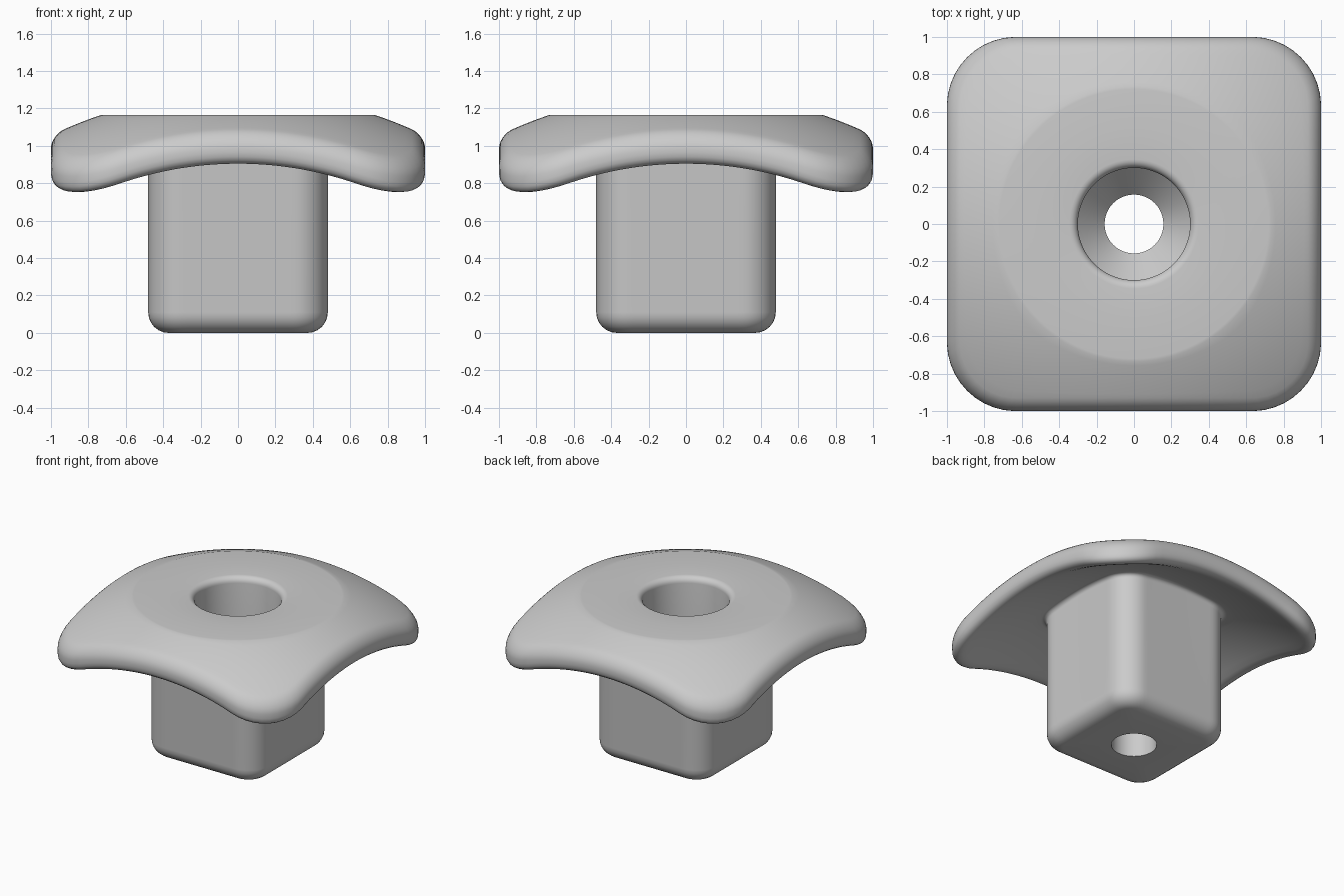
import bpy, bmesh
from math import sin, cos, pi, sqrt, radians

if "Cube" in bpy.data.objects:
    bpy.data.objects.remove(bpy.data.objects["Cube"])

N = 144      # points around
SEG = 6      # steps per fillet


def square(h, c):
    """Polar radius of a rounded square: half width h, corner radius c."""
    a = h - c

    def radius(t):
        y, x = sorted((abs(cos(t)), abs(sin(t))))
        if h * y / x <= a:
            return h / x
        s = a * (x + y)
        return s + sqrt(max(s * s - 2 * a * a + c * c, 0))
    return radius


def circle(r):
    return lambda t: r


def mix(f, g, k):
    return lambda t: f(t) * (1 - k) + g(t) * k


def top(r):
    return min(1.165, -1.016 + sqrt(2.3 ** 2 - r * r))


def under(r):
    return -1.0376 + sqrt(2.15 ** 2 - r * r)


def plate(d):
    return square(1 - d, 0.37 - d)


def stem(d):
    return square(0.48 - d, 0.18 - d)


def level(z):
    return lambda r: z


arc = [i * pi / 2 / SEG for i in range(SEG + 1)]
rings = []   # (radius function of angle, height function of radius)

# Hole lip, flat disc and domed top
lip = 0.045
for a in arc:
    rings.append((circle(0.30 + lip * (1 - cos(a))), level(1.165 - lip * (1 - sin(a)))))
for r in (0.5, 0.72, 0.735):
    rings.append((circle(r), top))
ft, fb = 0.07, 0.10
for i in range(1, 9):
    rings.append((mix(circle(0.735), plate(ft), i / 9), top))

# Rounded plate rim
for a in arc:
    rings.append((plate(ft * (1 - sin(a))), lambda r, a=a: top(r) - ft * (1 - cos(a))))
for a in reversed(arc):
    rings.append((plate(fb * (1 - sin(a))), lambda r, a=a: under(r) + fb * (1 - cos(a))))

# Hollow underside, then the fillet into the stem
fj = 0.04
for i in range(1, 9):
    rings.append((mix(plate(fb), stem(-fj), i / 9), under))
for a in arc:
    rings.append((stem(-fj * (1 - sin(a))), lambda r, a=a: under(r) - fj * (1 - cos(a))))

# Stem walls and rounded foot
fs = 0.11
for a in arc:
    rings.append((stem(fs * (1 - cos(a))), level(fs * (1 - sin(a)))))

# Stepped screw hole: narrow bore, cone seat, wide bore
for r, z in ((0.157, 0), (0.157, 0.35), (0.30, 0.5)):
    rings.append((circle(r), level(z)))

# Loft all rings into one closed solid
bm = bmesh.new()
loops = []
for rad, height in rings:
    loop = []
    for j in range(N):
        t = 2 * pi * j / N
        r = rad(t)
        loop.append(bm.verts.new((r * cos(t), r * sin(t), height(r))))
    loops.append(loop)
for i, a in enumerate(loops):
    b = loops[(i + 1) % len(loops)]
    for j in range(N):
        k = (j + 1) % N
        bm.faces.new((a[j], b[j], b[k], a[k]))
bmesh.ops.recalc_face_normals(bm, faces=bm.faces)

mesh = bpy.data.meshes.new("stemmed_cap")
bm.to_mesh(mesh)
bm.free()
obj = bpy.data.objects.new("stemmed_cap", mesh)
bpy.context.collection.objects.link(obj)
bpy.context.view_layer.objects.active = obj
obj.select_set(True)
bpy.ops.object.shade_smooth_by_angle(angle=radians(35))
